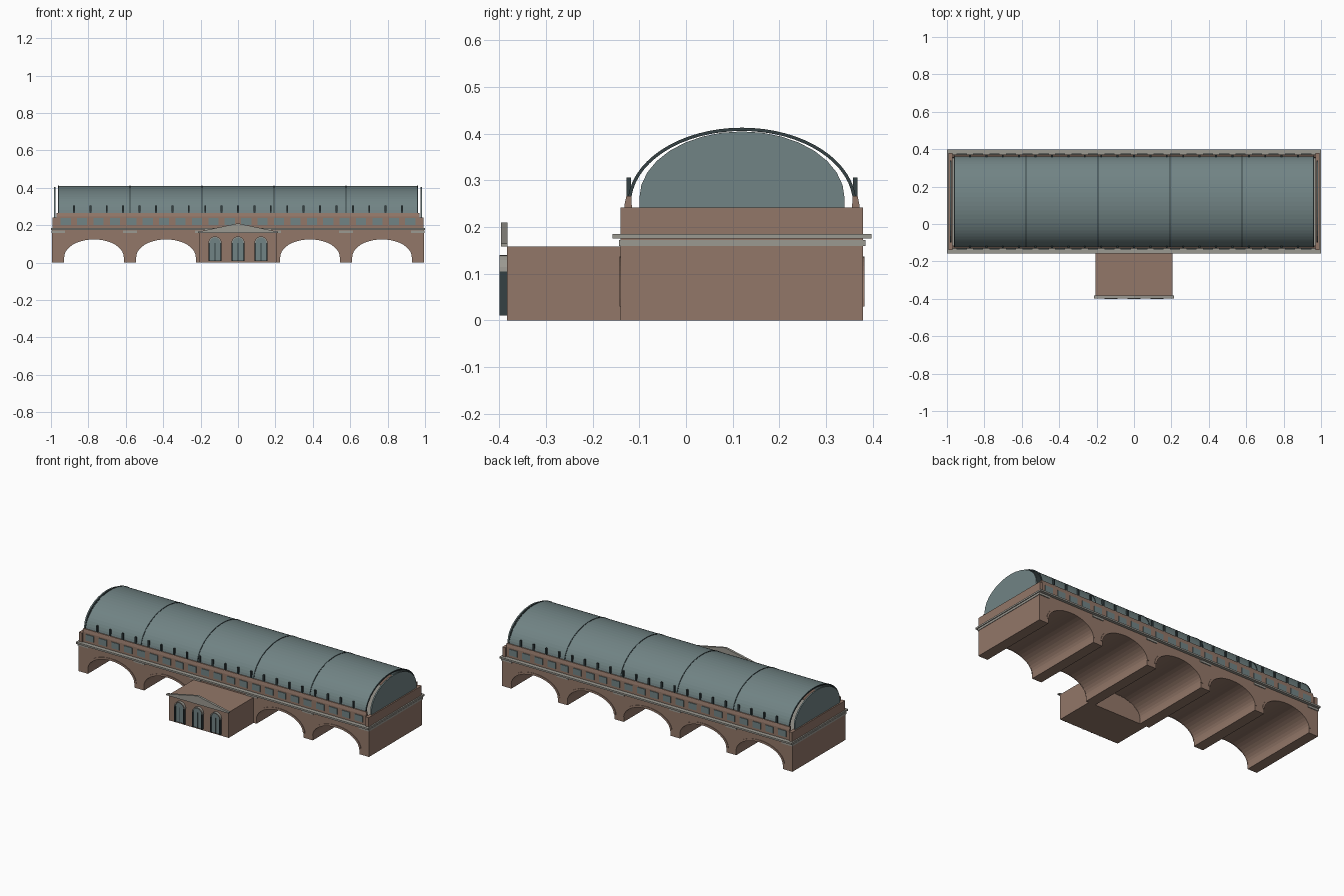
import bpy, bmesh
from math import sin, cos, pi

cube = bpy.data.objects.get("Cube")
if cube:
    bpy.data.objects.remove(cube)


def material(name, rgb):
    m = bpy.data.materials.new(name)
    m.use_nodes = True
    m.diffuse_color = (*rgb, 1)
    m.node_tree.nodes["Principled BSDF"].inputs["Base Color"].default_value = (*rgb, 1)
    return m


BRICK = material("red_brown_brick", (0.29, 0.185, 0.14))
STONE = material("grey_stone", (0.33, 0.32, 0.285))
GLASS = material("blue_grey_glass", (0.165, 0.228, 0.232))
METAL = material("dark_metal", (0.035, 0.053, 0.057))

MID = 0.12                                   # centre line of the hall in y
FRONT, BACK = -0.14, 0.38
BAY = 0.385
BAYS = [i * BAY for i in range(-2, 3)]
PIERS = [(i - 2.5) * BAY for i in range(6)]


def finish(name, bm, mat):
    bmesh.ops.recalc_face_normals(bm, faces=bm.faces)
    mesh = bpy.data.meshes.new(name)
    bm.to_mesh(mesh)
    bm.free()
    mesh.materials.append(mat)
    ob = bpy.data.objects.new(name, mesh)
    bpy.context.collection.objects.link(ob)
    return ob


def add_box(bm, x0, x1, y0, y1, z0, z1):
    verts = bmesh.ops.create_cube(bm, size=1)["verts"]
    for v in verts:
        v.co.x = x1 if v.co.x > 0 else x0
        v.co.y = y1 if v.co.y > 0 else y0
        v.co.z = z1 if v.co.z > 0 else z0


def boxes(name, mat, *dims):
    bm = bmesh.new()
    for d in dims:
        add_box(bm, *d)
    return finish(name, bm, mat)


def add_prism(bm, points, lo, hi, axis):
    """Extrude a 2D outline along y (points are x,z) or x (points are y,z)."""
    def place(p, t):
        return (p[0], t, p[1]) if axis == "y" else (t, p[0], p[1])
    a = [bm.verts.new(place(p, lo)) for p in points]
    b = [bm.verts.new(place(p, hi)) for p in points]
    bm.faces.new(a)
    bm.faces.new(b[::-1])
    n = len(points)
    for i in range(n):
        j = (i + 1) % n
        bm.faces.new((a[i], a[j], b[j], b[i]))


def arc(cx, cz, rx, rz, n):
    """Half ellipse from the low side to the high side."""
    return [(cx - rx * cos(pi * i / n), cz + rz * sin(pi * i / n)) for i in range(n + 1)]


def arch_band(cx, cz, outer, inner, n):
    return arc(cx, cz, *outer, n) + arc(cx, cz, *inner, n)[::-1]


# Viaduct base with five arched tunnels
outline = [(-0.995, 0.175), (-0.995, 0)]
for x in BAYS:
    outline += [(x - 0.16, 0)] + arc(x, 0.03, 0.16, 0.095, 20) + [(x + 0.16, 0)]
outline += [(0.995, 0), (0.995, 0.175)]
bm = bmesh.new()
add_prism(bm, outline, FRONT, BACK, "y")
finish("viaduct_base", bm, BRICK)

# Projecting arch rings on both faces
bm = bmesh.new()
for x in BAYS:
    ring = arch_band(x, 0.03, (0.172, 0.107), (0.159, 0.094), 20)
    add_prism(bm, ring, FRONT - 0.003, FRONT + 0.002, "y")
    add_prism(bm, ring, BACK - 0.002, BACK + 0.003, "y")
finish("arch_rings", bm, BRICK)

# Pier caps and the cornice
boxes("pier_caps", STONE, *[(max(x - 0.038, -0.998), min(x + 0.038, 0.998),
                             FRONT - 0.004, BACK + 0.005, 0.159, 0.172) for x in PIERS])
boxes("cornice", STONE, (-1, 1, FRONT - 0.018, BACK + 0.018, 0.175, 0.185))

# Upper walls: low at the ends, taller and tapered along the sides
boxes("end_walls", BRICK, *[(s * 0.981 - 0.011, s * 0.981 + 0.011, FRONT, BACK, 0.185, 0.242)
                            for s in (-1, 1)])
bm = bmesh.new()
for s in (-1, 1):
    wall = [(MID + s * d, z) for d, z in
            ((0.252, 0.185), (0.252, 0.247), (0.248, 0.266), (0.237, 0.266), (0.234, 0.185))]
    add_prism(bm, wall, -0.97, 0.97, "x")
finish("side_walls", bm, BRICK)

# Side windows and the small posts between them
STEP = 0.0877
windows, posts = [], []
for s in (-1, 1):
    y = MID + s * 0.252
    for i in range(22):
        x = (i - 10.5) * STEP
        windows.append((x - 0.027, x + 0.027, y - 0.004, y + 0.004, 0.2, 0.238))
    y = MID + s * 0.243
    for i in range(21):
        x = (i - 10) * STEP
        posts.append((x - 0.005, x + 0.005, y - 0.005, y + 0.005, 0.262, 0.306))
boxes("side_windows", GLASS, *windows)
boxes("parapet_posts", METAL, *posts)

# Thin barrel roof
SPRING = 0.25
bm = bmesh.new()
add_prism(bm, arch_band(MID, SPRING, (0.243, 0.161), (0.239, 0.157), 32), -0.962, 0.962, "x")
finish("barrel_roof", bm, GLASS)

# Roof ribs
bm = bmesh.new()
for x in [-0.96] + PIERS[1:-1] + [0.96]:
    rib = arch_band(MID, SPRING, (0.245, 0.163), (0.238, 0.156), 32)
    add_prism(bm, rib, x - 0.003, x + 0.003, "x")
finish("roof_ribs", bm, METAL)

# Glazed gable ends
bm = bmesh.new()
gable = [(MID - 0.22, 0.185)] + arc(MID, 0.262, 0.22, 0.143, 16) + [(MID + 0.22, 0.185)]
for s in (-1, 1):
    add_prism(bm, gable, s * 0.98 - 0.004, s * 0.98 + 0.004, "x")
finish("gable_glazing", bm, GLASS)

# Entrance block with pediment
boxes("entrance_block", BRICK, (-0.205, 0.205, -0.384, FRONT + 0.001, 0, 0.158))
bm = bmesh.new()
add_prism(bm, [(-0.214, 0.158), (0.214, 0.158), (0.214, 0.165), (0, 0.21), (-0.214, 0.165)],
          -0.397, -0.383, "y")
finish("pediment", bm, STONE)

# Three arched doors: glazing, stone arch and metal bars
DOORS = (-0.123, 0, 0.123)
glass, trim = bmesh.new(), bmesh.new()
bars = []
for x in DOORS:
    add_prism(glass, [(x - 0.03, 0.01)] + arc(x, 0.105, 0.03, 0.03, 12) + [(x + 0.03, 0.01)],
              -0.393, -0.384, "y")
    add_prism(trim, arch_band(x, 0.105, (0.035, 0.035), (0.029, 0.029), 12), -0.4, -0.384, "y")
    for dx in (-0.031, 0.031):
        bars.append((x + dx - 0.003, x + dx + 0.003, -0.4, -0.384, 0.01, 0.105))
    bars.append((x - 0.0015, x + 0.0015, -0.396, -0.39, 0.01, 0.105))
finish("door_glazing", glass, GLASS)
finish("door_arches", trim, STONE)
boxes("door_bars", METAL, *bars)
